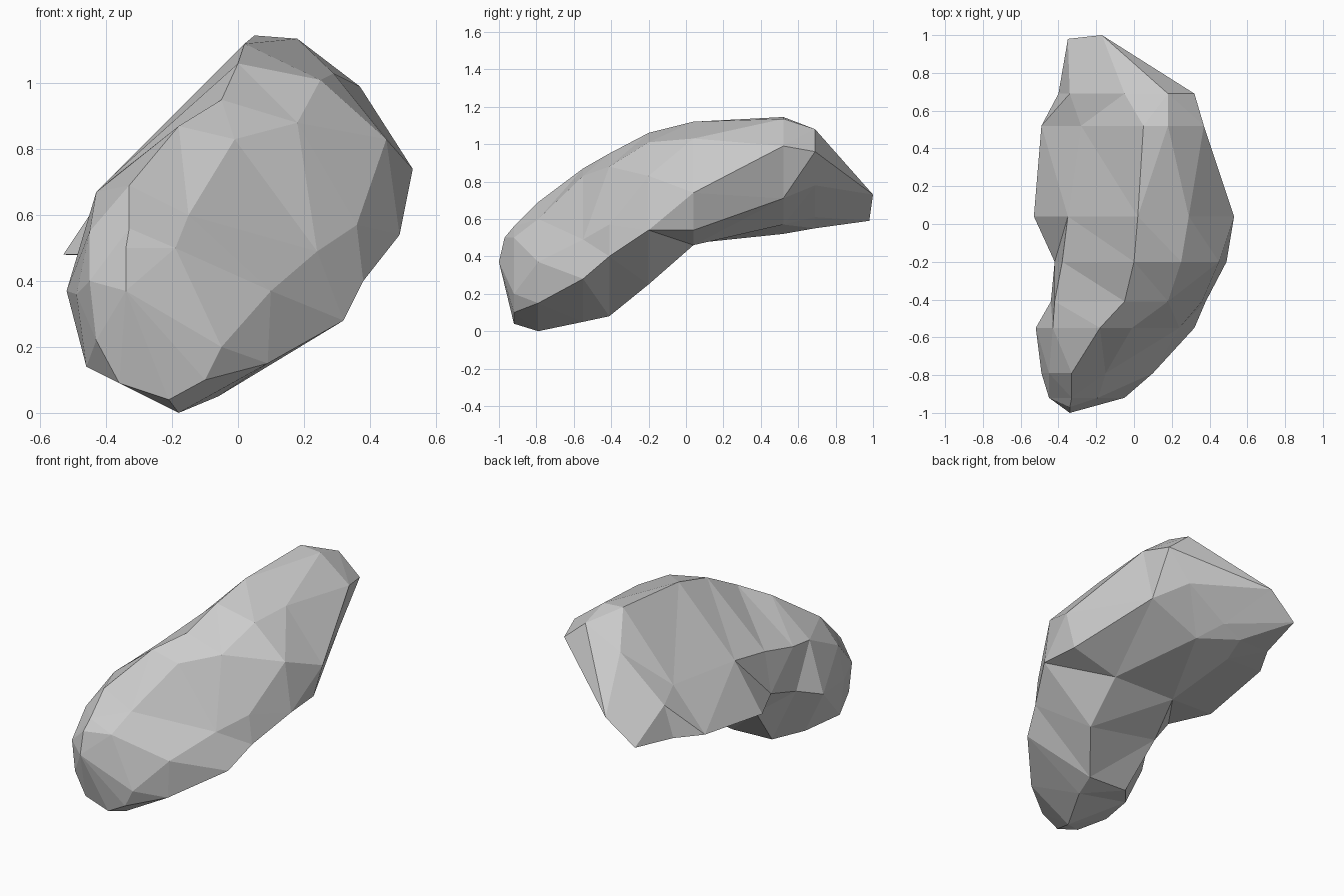
import bpy
import bmesh
from mathutils import Vector

if "Cube" in bpy.data.objects:
    bpy.data.objects.remove(bpy.data.objects["Cube"])

# Cross-sections from front (-y) to back (+y): y, then eight (x, z) points,
# clockwise from the left edge over the top ridge and back underneath
SECTIONS = [
    (-0.92, [(-.43, .22), (-.45, .40), (-.33, .56), (-.19, .50), (-.05, .20), (-.10, .10), (-.21, .04), (-.36, .09)]),
    (-0.79, [(-.49, .36), (-.45, .55), (-.33, .69), (-.15, .60), (.10, .37), (.09, .15), (-.18, .00), (-.46, .14)]),
    (-0.55, [(-.52, .37), (-.43, .67), (-.18, .87), (-.01, .83), (.24, .49), (.32, .28), (-.06, .05), (-.40, .12)]),
    (-0.41, [(-.44, .42), (-.42, .68), (-.05, .95), (.18, .88), (.36, .57), (.38, .40), (-.02, .08), (-.28, .09)]),
    (-0.20, [(-.42, .48), (-.38, .72), (.00, 1.06), (.25, 1.01), (.45, .83), (.49, .54), (.15, .25), (-.32, .34)]),
    (0.04, [(-.53, .48), (-.35, .75), (.02, 1.12), (.29, 1.03), (.53, .74), (.47, .54), (.17, .46), (-.25, .47)]),
    (0.52, [(-.49, .53), (-.28, .77), (.05, 1.145), (.18, 1.135), (.37, .99), (.30, .71), (-.02, .57), (-.25, .52)]),
    (0.69, [(-.40, .55), (-.34, .73), (-.05, .97), (.18, 1.08), (.32, .96), (.17, .78), (-.08, .61), (-.20, .55)]),
]

# Each end closes to a short blunt edge; the strings say which end point
# (low or high) each of the eight rails runs into
NOSE = (Vector((-.34, -1.0, .37)), Vector((-.34, -.97, .50)), "llhhllll")
TAIL = (Vector((-.35, .98, .59)), Vector((-.17, 1.0, .73)), "llhhhhll")


def end_ring(end):
    low, high, rails = end
    return [low if r == "l" else high for r in rails]


# Boulder: loft the sections, weld the ends, facet into triangles
rings = [end_ring(NOSE)]
rings += [[Vector((x, y, z)) for x, z in pts] for y, pts in SECTIONS]
rings.append(end_ring(TAIL))

bm = bmesh.new()
loops = [[bm.verts.new(p) for p in ring] for ring in rings]
for a, b in zip(loops, loops[1:]):
    for i in range(8):
        j = (i + 1) % 8
        bm.faces.new((a[i], a[j], b[j], b[i]))
bmesh.ops.remove_doubles(bm, verts=bm.verts, dist=0.001)
bmesh.ops.dissolve_degenerate(bm, edges=bm.edges, dist=0.001)
bmesh.ops.triangulate(bm, faces=bm.faces, quad_method='SHORT_EDGE')
bmesh.ops.recalc_face_normals(bm, faces=bm.faces)

mesh = bpy.data.meshes.new("boulder")
bm.to_mesh(mesh)
bm.free()
bpy.context.collection.objects.link(bpy.data.objects.new("boulder", mesh))
